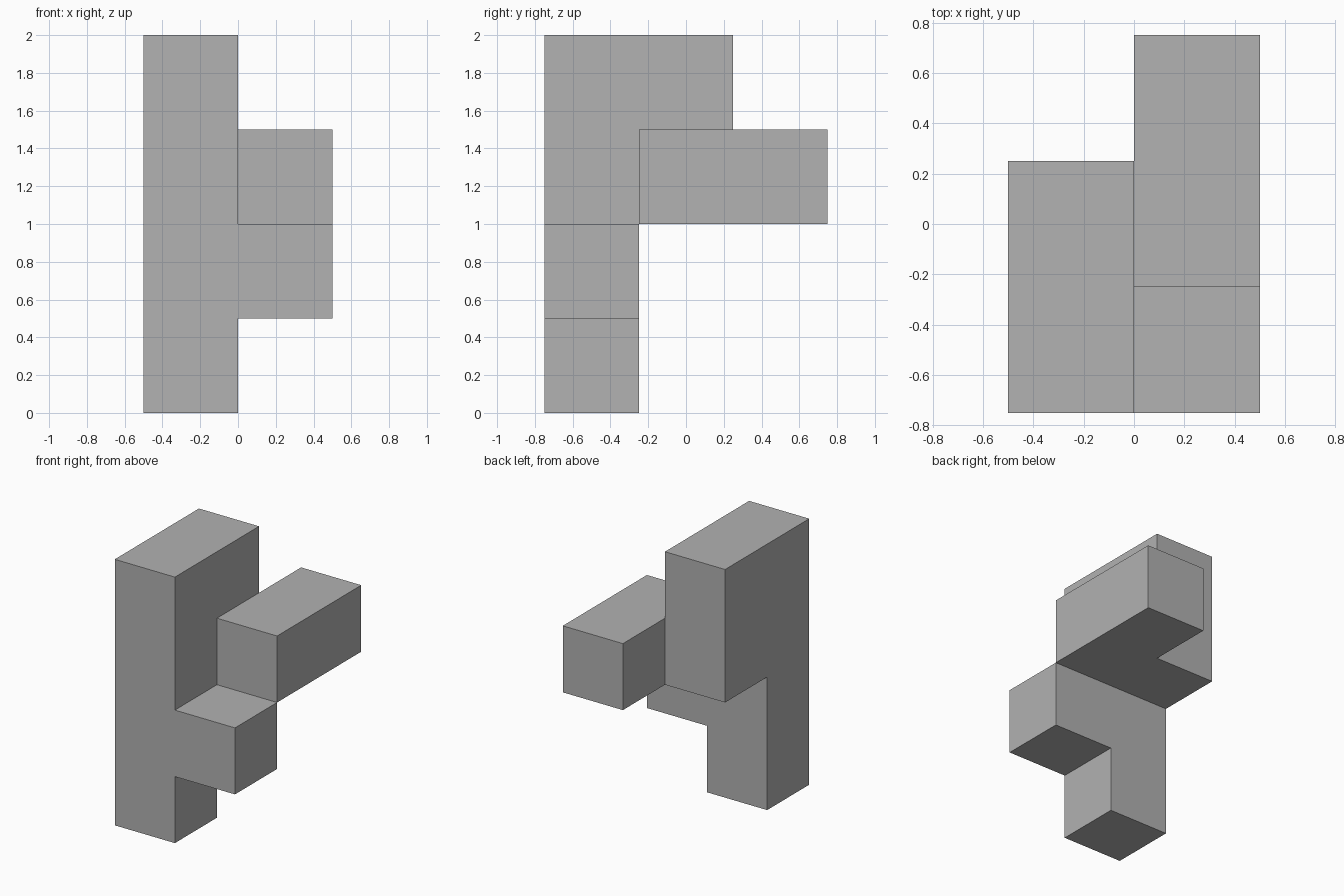
import bpy
import bmesh
from mathutils import Vector

default_cube = bpy.data.objects.get("Cube")
if default_cube:
    bpy.data.objects.remove(default_cube, do_unlink=True)

# One plain grey for the whole piece
grey = bpy.data.materials.new("plain_grey")
grey.use_nodes = True
colour = (0.445, 0.445, 0.445, 1)
grey.diffuse_color = colour
grey.node_tree.nodes["Principled BSDF"].inputs["Base Color"].default_value = colour

UNIT = 0.5
ORIGIN = Vector((-0.5, -0.75, 0))

# Each part is a block given by its start cell and its size in cells
PARTS = {
    "column": ((0, 0, 0), (1, 1, 4)),
    "rear_block": ((0, 1, 2), (1, 1, 2)),
    "front_peg": ((1, 0, 1), (1, 1, 1)),
    "back_arm": ((1, 1, 2), (1, 2, 1)),
}

cells = set()
for start, size in PARTS.values():
    for i in range(size[0]):
        for j in range(size[1]):
            for k in range(size[2]):
                cells.add((start[0] + i, start[1] + j, start[2] + k))

# Skin the joined blocks: a face only where a cell meets empty space
bm = bmesh.new()
for cell in cells:
    for axis in range(3):
        for side in (-1, 1):
            neighbour = list(cell)
            neighbour[axis] += side
            if tuple(neighbour) in cells:
                continue
            normal, u = Vector(), Vector()
            normal[axis] = side
            u[(axis + 1) % 3] = 1
            v = normal.cross(u)
            centre = Vector(cell) + Vector((0.5, 0.5, 0.5)) + normal / 2
            corners = (-u - v, u - v, u + v, v - u)
            bm.faces.new([bm.verts.new(ORIGIN + (centre + c / 2) * UNIT) for c in corners])

# Merge the seams and flatten coplanar cells into clean faces
bmesh.ops.remove_doubles(bm, verts=bm.verts, dist=0.001)
bmesh.ops.dissolve_limit(bm, angle_limit=0.01, verts=bm.verts, edges=bm.edges)

mesh = bpy.data.meshes.new("joined_blocks")
bm.to_mesh(mesh)
bm.free()
mesh.materials.append(grey)
bpy.context.collection.objects.link(bpy.data.objects.new("joined_blocks", mesh))
